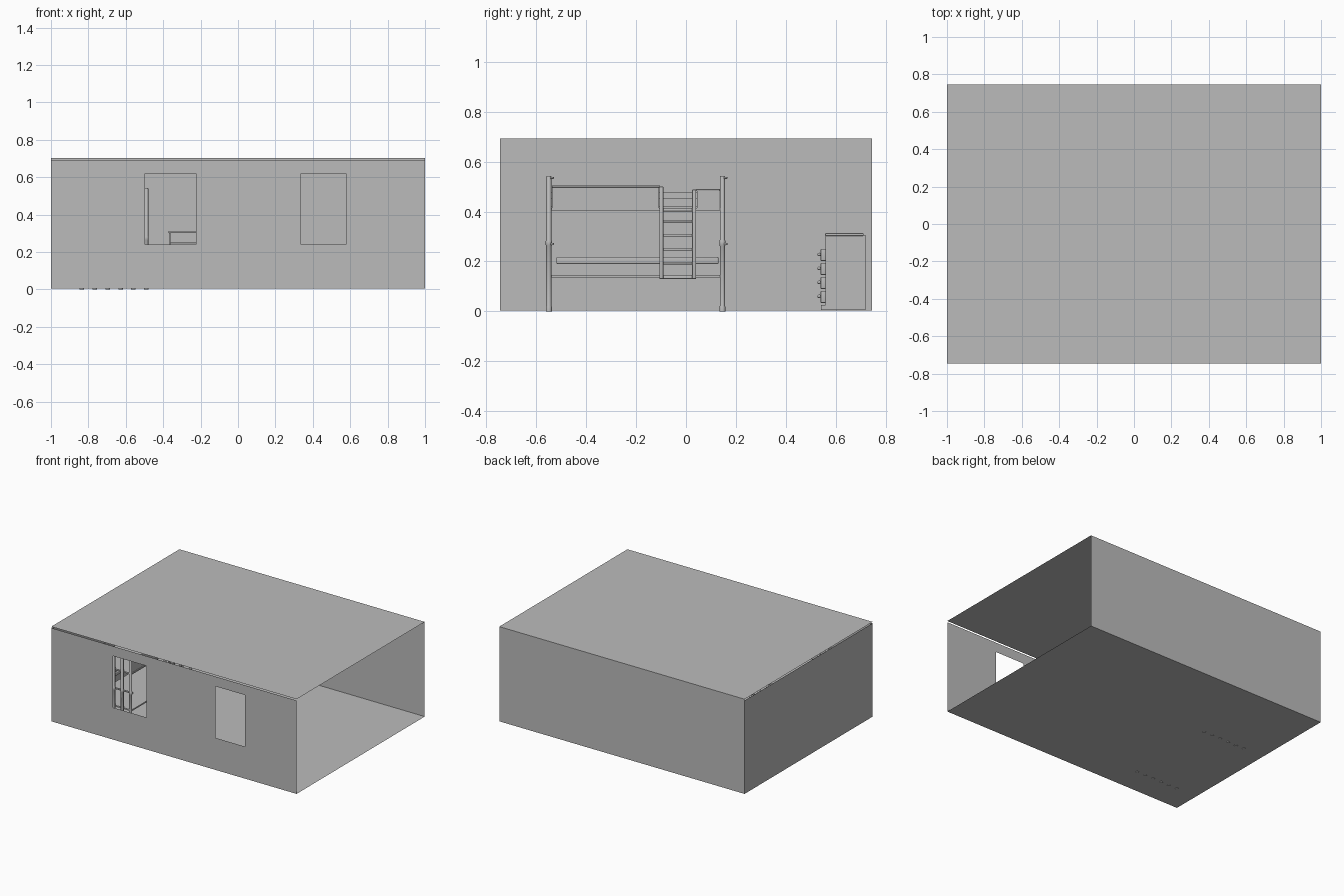
import bpy, bmesh, math

if "Cube" in bpy.data.objects:
    bpy.data.objects.remove(bpy.data.objects["Cube"])

mat = bpy.data.materials.new("plain grey")
mat.diffuse_color = (0.5, 0.5, 0.5, 1)
mat.use_nodes = True
mat.node_tree.nodes["Principled BSDF"].inputs["Base Color"].default_value = mat.diffuse_color


def finish(name, bm, smooth=False):
    me = bpy.data.meshes.new(name)
    bm.to_mesh(me)
    bm.free()
    me.materials.append(mat)
    ob = bpy.data.objects.new(name, me)
    bpy.context.collection.objects.link(ob)
    if smooth:
        bpy.context.view_layer.objects.active = ob
        ob.select_set(True)
        bpy.ops.object.shade_smooth_by_angle(angle=math.radians(40))
        ob.select_set(False)
    return ob


def quad(name, pts):
    bm = bmesh.new()
    bm.faces.new([bm.verts.new(p) for p in pts])
    return finish(name, bm)


def box(name, x0, x1, y0, y1, z0, z1, bevel=0.0):
    bm = bmesh.new()
    bmesh.ops.create_cube(bm, size=1)
    for v in bm.verts:
        v.co = ((x0 + x1) / 2 + v.co.x * (x1 - x0), (y0 + y1) / 2 + v.co.y * (y1 - y0),
                (z0 + z1) / 2 + v.co.z * (z1 - z0))
    if bevel:
        bmesh.ops.bevel(bm, geom=bm.edges[:], offset=bevel, segments=3, affect='EDGES', profile=0.5)
    return finish(name, bm, bevel > 0)


def rod(name, x, y, rings, sides=12):
    """Turned vertical post from (radius, z) rings."""
    bm = bmesh.new()
    loops = [[bm.verts.new((x + r * math.cos(2 * math.pi * i / sides),
                            y + r * math.sin(2 * math.pi * i / sides), z))
              for i in range(sides)] for r, z in rings]
    for a, b in zip(loops, loops[1:]):
        for i in range(sides):
            j = (i + 1) % sides
            bm.faces.new((a[i], a[j], b[j], b[i]))
    bm.faces.new(loops[0][::-1])
    bm.faces.new(loops[-1])
    return finish(name, bm, True)


def knob(name, x, y, z, r):
    bm = bmesh.new()
    bmesh.ops.create_uvsphere(bm, u_segments=12, v_segments=8, radius=r)
    bmesh.ops.translate(bm, verts=bm.verts, vec=(x, y, z))
    return finish(name, bm, True)


# Room shell: thin sheets, right side left open
W, D, F, H, R = 1.0, 0.746, 0.004, 0.692, 0.702
quad("floor", [(-W, -D, F), (W, -D, F), (W, D, F), (-W, D, F)])
quad("roof", [(-W, -D, R), (W, -D, R), (W, D, R), (-W, D, R)])
quad("back_wall", [(W, D, F), (-W, D, F), (-W, D, R), (W, D, R)])
quad("left_wall", [(-W, D, F), (-W, -D, F), (-W, -D, H), (-W, D, H)])

# Front wall with two window openings
bm = bmesh.new()
xs, zs = (-W, -0.497, -0.225, 0.338, 0.578, W), (F, 0.24, 0.62, H)
grid = [[bm.verts.new((x, -D, z)) for z in zs] for x in xs]
for i in range(5):
    for k in range(3):
        if not (k == 1 and i in (1, 3)):
            bm.faces.new((grid[i][k], grid[i + 1][k], grid[i + 1][k + 1], grid[i][k + 1]))
bmesh.ops.dissolve_limit(bm, angle_limit=0.01, verts=bm.verts, edges=bm.edges)
finish("front_wall", bm)

# Bunk bed ends: six bars each, joined by cross rails
BX0, BX1, Y0, Y1 = -0.835, -0.49, -0.55, 0.146
for y, end in ((Y0, "front"), (Y1, "back")):
    for i in range(6):
        x = BX0 + (BX1 - BX0) * i / 5
        rod(f"bed_{end}_bar_{i}", x, y,
            [(0.012, 0), (0.012, 0.018), (0.0105, 0.022), (0.0105, 0.262), (0.0125, 0.266),
             (0.0125, 0.282), (0.0105, 0.286), (0.0105, 0.538), (0.008, 0.543)])
    for z in (0.27, 0.535):
        box(f"bed_{end}_cross_rail", BX0 - 0.01, BX1 + 0.01, y + 0.006, y + 0.02, z - 0.004, z + 0.004, 0.002)

# Bed bases
for name, z in (("lower", 0.135), ("upper", 0.404)):
    box(name + "_bed_base", BX0, BX1, Y0 + 0.01, Y1 - 0.01, z, z + 0.01)

# Guard boards of the upper bunk, wall side rails
GX = BX1 - 0.005
box("long_guard_board", GX - 0.008, GX, Y0 + 0.012, -0.108, 0.41, 0.498)
box("long_guard_cap", GX - 0.01, GX + 0.002, Y0 + 0.012, -0.104, 0.497, 0.505, 0.002)
box("short_guard_board", GX - 0.008, GX, 0.044, Y1 - 0.01, 0.41, 0.483)
box("short_guard_cap", GX - 0.01, GX + 0.002, 0.04, Y1 - 0.01, 0.482, 0.49, 0.002)
box("upper_wall_rail_high", BX0 - 0.004, BX0 + 0.004, Y0, Y1, 0.45, 0.477)
box("upper_wall_rail_low", BX0 - 0.004, BX0 + 0.004, Y0, Y1, 0.412, 0.42)
box("lower_wall_rail", BX0 - 0.004, BX0 + 0.008, -0.52, 0.13, 0.19, 0.218, 0.005)

# Ladder
for y, top in ((-0.107, 0.5), (0.025, 0.488)):
    box("ladder_stile", GX, GX + 0.012, y, y + 0.016, 0.13, top, 0.002)
for z in (0.135, 0.193, 0.249, 0.305, 0.362, 0.406):
    box("ladder_rung", GX - 0.004, GX + 0.01, -0.093, 0.027, z - 0.005, z + 0.005, 0.002)

# Dresser: carcass with an open niche above four drawers
DX0, DX1, DY0, DY1 = -0.37, -0.02, 0.56, 0.72
box("dresser_body", DX0, DX1, DY0, DY1, 0.005, 0.25)
for x in (DX0, DX1 - 0.008):
    box("niche_side", x, x + 0.008, DY0, DY1, 0.25, 0.305)
box("niche_back", DX0, DX1, DY1 - 0.008, DY1, 0.25, 0.305)
box("dresser_top", DX0 - 0.002, DX1 + 0.002, DY0 - 0.002, DY1 - 0.008, 0.302, 0.313, 0.003)
box("dresser_plinth", DX0 + 0.004, DX1 - 0.004, DY0 - 0.018, DY0, 0.005, 0.026)
for i in range(4):
    z = 0.06 + 0.056 * i
    box("drawer_front", DX0 + 0.006, DX1 - 0.006, DY0 - 0.02, DY0, z - 0.026, z + 0.022, 0.003)
    for x in (DX0 + 0.09, DX1 - 0.09):
        knob("drawer_knob", x, DY0 - 0.026, z, 0.007)
